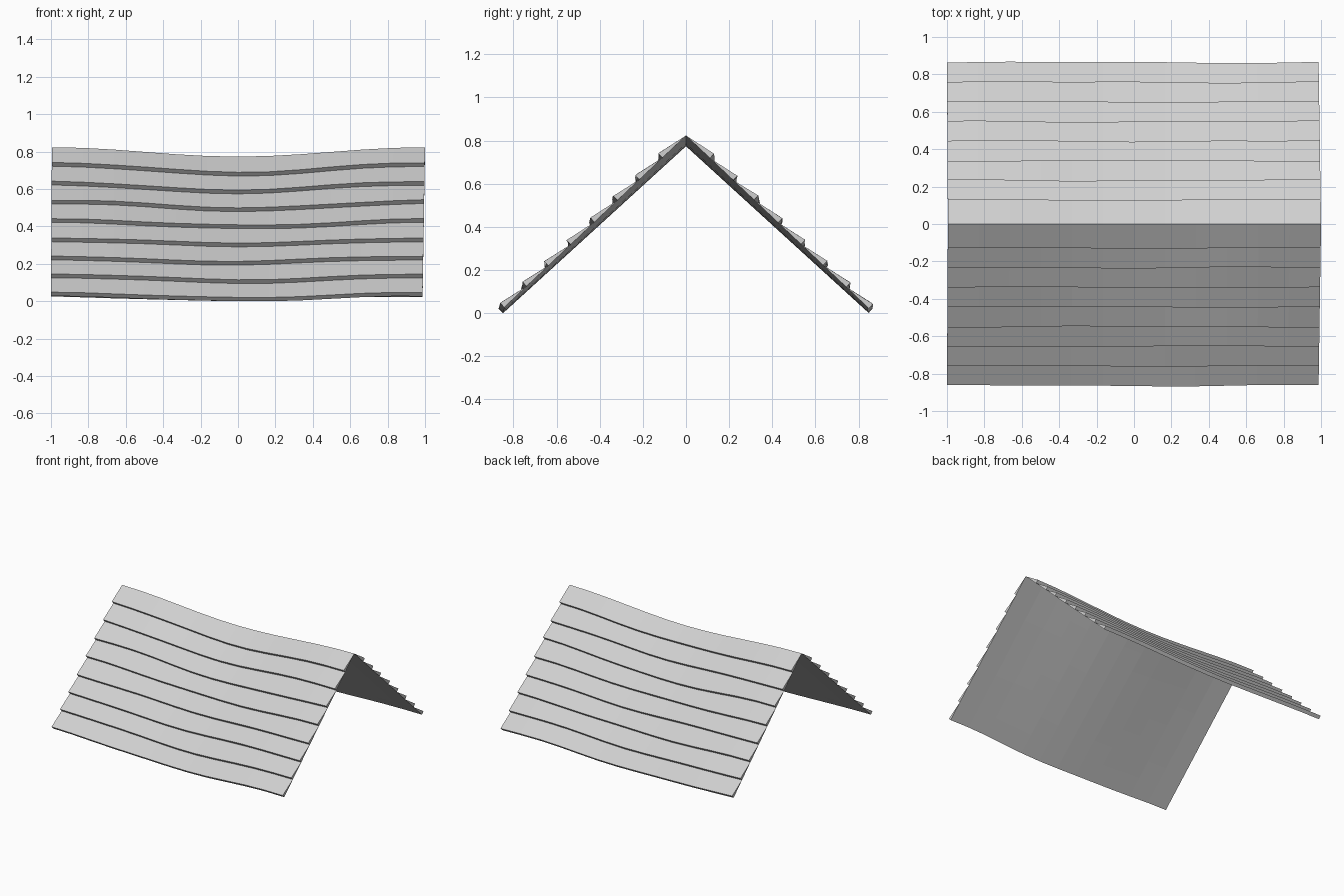
import bpy, bmesh, math, random

if "Cube" in bpy.data.objects:
    bpy.data.objects.remove(bpy.data.objects["Cube"])

random.seed(4)
COURSES = 8          # shingle courses per slope
SEGMENTS = 12        # divisions along the ridge
RUN = 0.845          # horizontal reach of each slope
RIDGE, EAVE = 0.825, 0.026
THICK = 0.028        # butt thickness of each course
slope_len = math.hypot(RUN, RIDGE - EAVE)
NY, NZ = (RIDGE - EAVE) / slope_len, RUN / slope_len   # outward normal

grey = bpy.data.materials.new("weathered_grey")
grey.diffuse_color = (0.63, 0.63, 0.63, 1)
grey.use_nodes = True
grey.node_tree.nodes["Principled BSDF"].inputs["Base Color"].default_value = grey.diffuse_color


def wave():
    """Gentle random waviness for one course edge."""
    a, b = random.uniform(0, 6.28), random.uniform(0, 6.28)
    return lambda u: 0.003 * math.sin(3.5 * u + a) + 0.002 * math.sin(7 * u + b)


def base_point(u, y):
    """Point on the sagging roof plane; y is the distance from the ridge."""
    f = y / RUN
    x = u * (1 - 0.013 * f) if u > 0 else u * (0.995 + 0.005 * f)
    sag = (0.05 - 0.028 * f) * 0.5 * (1 + math.cos(math.pi * u))
    return x, y, RIDGE - (RIDGE - EAVE) * f - sag


def course(name, side, upper, lower):
    """Wedge-shaped course lofted along the ridge between two wavy edges."""
    bm = bmesh.new()
    rings = []
    for i in range(SEGMENTS + 1):
        u = -1 + 2 * i / SEGMENTS
        a, c = base_point(u, upper(u)), base_point(u, lower(u))
        tip = (c[0], c[1] + NY * THICK, c[2] + NZ * THICK)
        rings.append([bm.verts.new((p[0], side * p[1], p[2])) for p in (a, tip, c)])
    for r, s in zip(rings, rings[1:]):
        for j in range(3):
            k = (j + 1) % 3
            bm.faces.new((r[j], r[k], s[k], s[j]))
    bm.faces.new(rings[0])
    bm.faces.new(rings[-1])
    bmesh.ops.recalc_face_normals(bm, faces=bm.faces)
    mesh = bpy.data.meshes.new(name)
    bm.to_mesh(mesh)
    bm.free()
    mesh.materials.append(grey)
    obj = bpy.data.objects.new(name, mesh)
    bpy.context.collection.objects.link(obj)
    return obj


def edge(k):
    """Course edge number k, counted down from the straight ridge."""
    if k == 0:
        return lambda u: 0.0
    w, y = wave(), 0.105 * k + 0.005
    return lambda u: y + w(u)


# Front and back slopes
parts = []
for label, side in (("front", -1), ("back", 1)):
    edges = [edge(k) for k in range(COURSES + 1)]
    for k in range(COURSES):
        parts.append(course(f"{label}_shingle_course_{k + 1}", side, edges[k], edges[k + 1]))

# Rest the lowest eave on the ground
low = min(v.co.z for o in parts for v in o.data.vertices)
for o in parts:
    for v in o.data.vertices:
        v.co.z -= low
